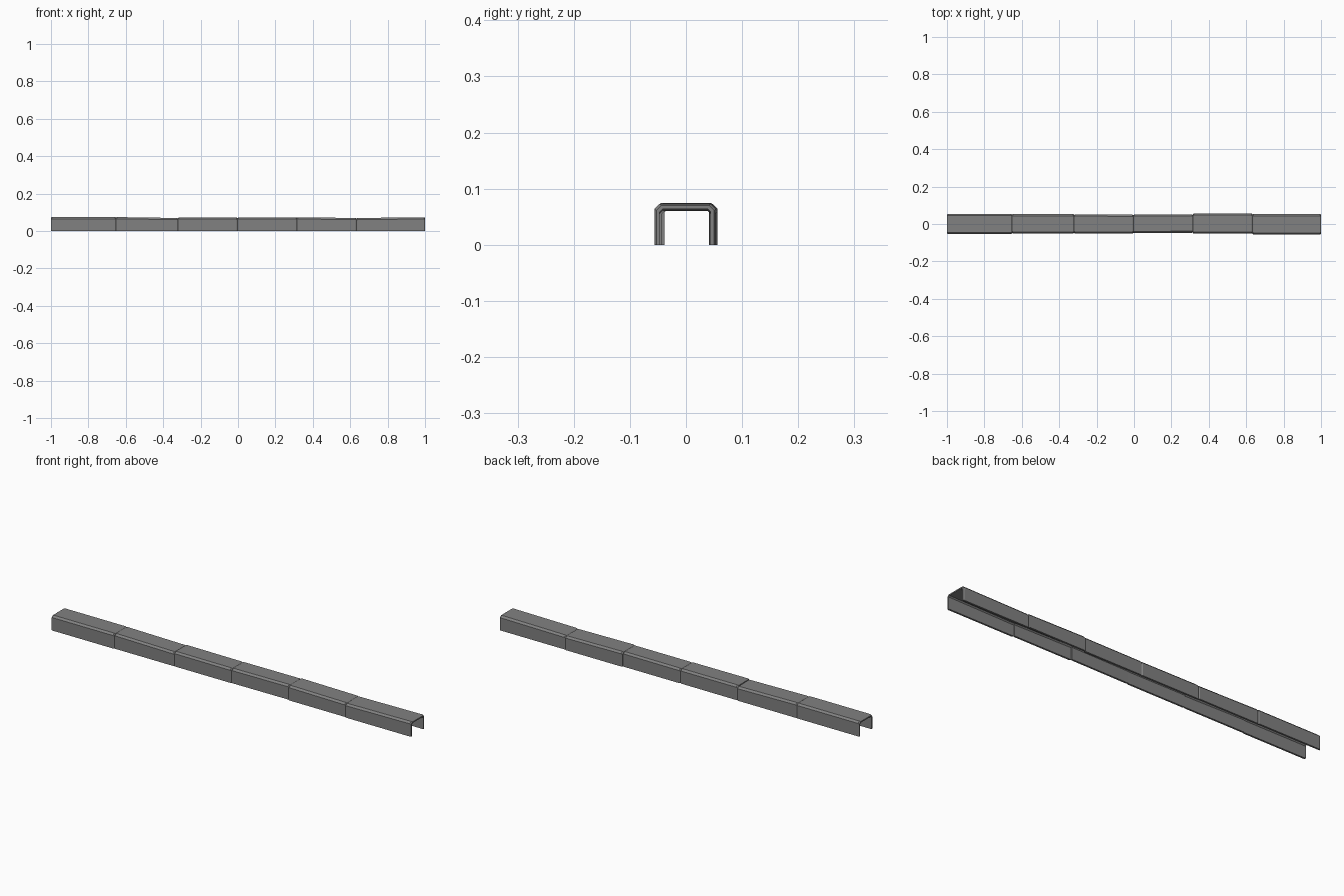
import bpy
import bmesh

cube = bpy.data.objects.get("Cube")
if cube:
    bpy.data.objects.remove(cube)

# Single grey finish
grey = bpy.data.materials.new("mid grey")
grey.use_nodes = True
colour = (0.22, 0.22, 0.22, 1)
grey.diffuse_color = colour
grey.node_tree.nodes["Principled BSDF"].inputs["Base Color"].default_value = colour

WALL = 0.009      # wall thickness
CHAMFER = 0.009   # long edge chamfer
LIP = 0.005       # length of the bevel at each end
DROP = 0.003      # depth of the bevel at each end


def arch(half, top, chamfer):
    """Left half of an arch from the ground up, mirrored to the right."""
    left = [(-half, 0), (-half, top - chamfer), (-half + chamfer, top)]
    return left + [(-y, z) for y, z in reversed(left)]


def section(bm, x, centre, half, top, drop):
    """Closed cross-section: outer arch, then inner arch back again."""
    outer = arch(half - drop, top - drop, CHAMFER)
    inner = arch(half - WALL, top - WALL, CHAMFER * 0.6)
    return [bm.verts.new((x, centre + y, z)) for y, z in outer + inner[::-1]]


def channel(name, start, end):
    """Hollow channel between two ends given as x, back y, front y, top."""
    x0, x1 = start[0], end[0]
    bm = bmesh.new()
    rings = []
    for x, drop in ((x0, DROP), (x0 + LIP, 0), (x1 - LIP, 0), (x1, DROP)):
        t = (x - x0) / (x1 - x0)
        _, back, front, top = (a + (b - a) * t for a, b in zip(start, end))
        rings.append(section(bm, x, (back + front) / 2, (back - front) / 2, top, drop))
    n = len(rings[0])
    for a, b in zip(rings, rings[1:]):
        for i in range(n):
            j = (i + 1) % n
            bm.faces.new((a[i], a[j], b[j], b[i]))
    # End faces, as strips between outer and inner arches
    for ring in (rings[0], rings[-1]):
        for i in range(n // 2 - 1):
            bm.faces.new((ring[i], ring[i + 1], ring[n - 2 - i], ring[n - 1 - i]))
    bmesh.ops.recalc_face_normals(bm, faces=bm.faces)
    mesh = bpy.data.meshes.new(name)
    bm.to_mesh(mesh)
    bm.free()
    mesh.materials.append(grey)
    bpy.context.collection.objects.link(bpy.data.objects.new(name, mesh))


# Slightly uneven stones in a row: x, back y, front y, top at each end
stones = [
    ((-1.0, 0.054, -0.054, 0.074), (-0.652, 0.054, -0.054, 0.074)),
    ((-0.652, 0.053, -0.051, 0.074), (-0.32, 0.053, -0.051, 0.069)),
    ((-0.32, 0.051, -0.051, 0.073), (-0.003, 0.050, -0.051, 0.072)),
    ((-0.003, 0.051, -0.049, 0.072), (0.316, 0.051, -0.047, 0.073)),
    ((0.316, 0.056, -0.052, 0.073), (0.634, 0.056, -0.052, 0.069)),
    ((0.634, 0.053, -0.056, 0.069), (1.0, 0.053, -0.056, 0.073)),
]
for number, (start, end) in enumerate(stones, 1):
    channel(f"channel_segment_{number}", start, end)
